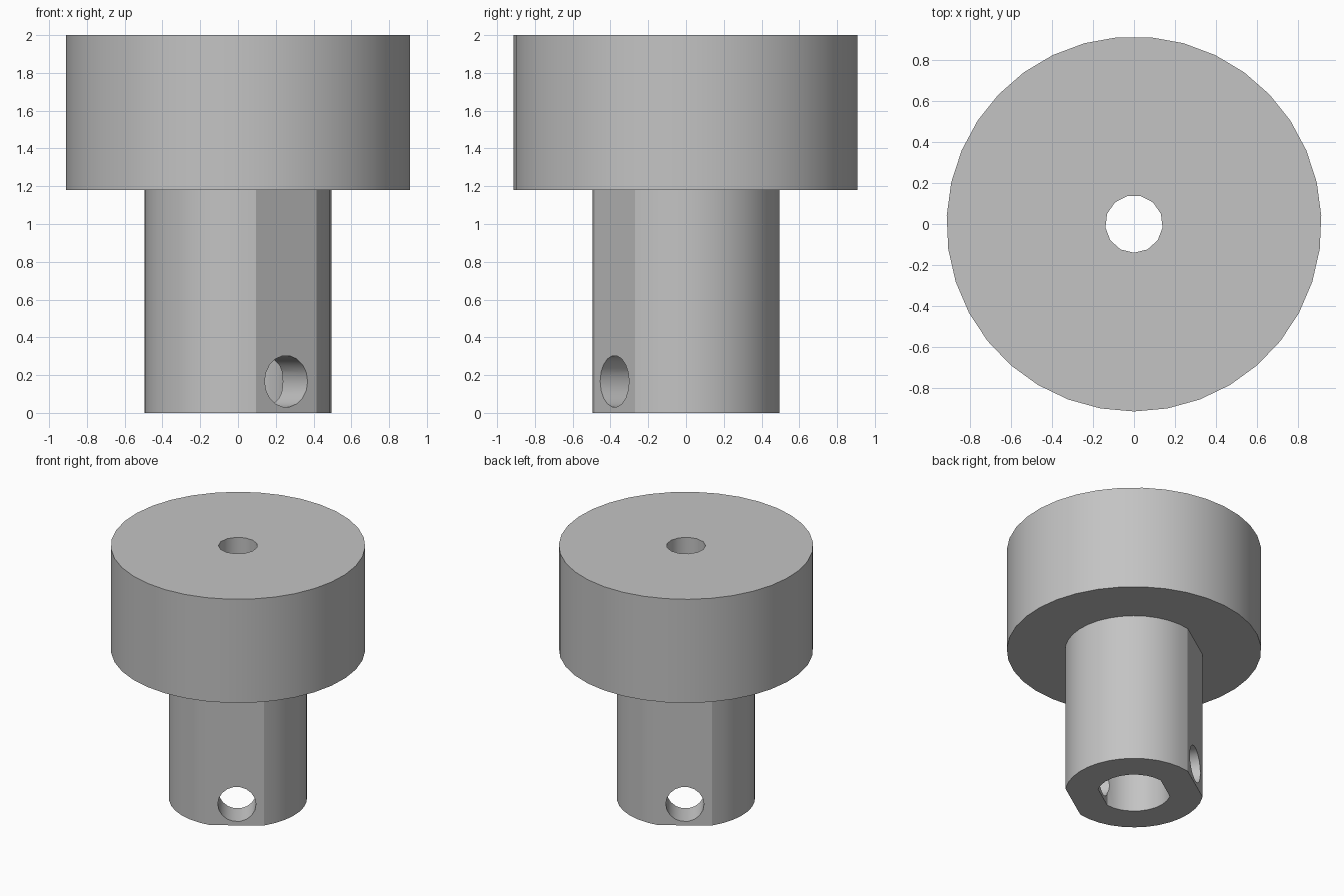
import bpy, bmesh, math
from mathutils import Matrix, Vector

cube = bpy.data.objects.get("Cube")
if cube:
    bpy.data.objects.remove(cube, do_unlink=True)

TURN = math.radians(-56)          # direction the flats and cross hole face
HEAD_BASE, TOP = 1.18, 2.0
FLAT_AXIS = Vector((math.cos(TURN), math.sin(TURN), 0))

grey = bpy.data.materials.new("light grey")
grey.use_nodes = True
grey.diffuse_color = (0.55, 0.55, 0.55, 1)
grey.node_tree.nodes["Principled BSDF"].inputs["Base Color"].default_value = grey.diffuse_color


def ring(radius, sides):
    """Round outline with one corner facing the front."""
    angles = [math.tau * i / sides - math.pi / 2 for i in range(sides)]
    return [(radius * math.cos(a), radius * math.sin(a)) for a in angles]


def double_d(radius, flat, steps):
    """Round outline cut by two parallel flats."""
    start = math.acos(flat / radius)
    points = []
    for side in (0, math.pi):
        for i in range(steps + 1):
            a = TURN + side + start + (math.pi - 2 * start) * i / steps
            points.append((radius * math.cos(a), radius * math.sin(a)))
    return points


def prism(name, outline, low, high):
    bm = bmesh.new()
    face = bm.faces.new([bm.verts.new((x, y, low)) for x, y in outline])
    top = bmesh.ops.extrude_face_region(bm, geom=[face])["geom"]
    moved = [v for v in top if isinstance(v, bmesh.types.BMVert)]
    bmesh.ops.translate(bm, vec=(0, 0, high - low), verts=moved)
    bmesh.ops.recalc_face_normals(bm, faces=bm.faces)
    mesh = bpy.data.meshes.new(name)
    bm.to_mesh(mesh)
    bm.free()
    mesh.materials.append(grey)
    obj = bpy.data.objects.new(name, mesh)
    bpy.context.collection.objects.link(obj)
    return obj


# Solid parts: wide head on a shaft with two flats
body = prism("coupling_body", ring(0.912, 35), HEAD_BASE, TOP)
shaft = prism("shaft", double_d(0.495, 0.456, 13), 0, HEAD_BASE + 0.2)

# Openings: keyed bore from below, small hole through the head, pin hole across
bore = prism("bore_cutter", double_d(0.262, 0.233, 9), -0.1, HEAD_BASE)
head_hole = prism("head_hole_cutter", ring(0.14, 13), HEAD_BASE - 0.2, TOP + 0.1)
pin_hole = prism("pin_hole_cutter", ring(0.137, 18), -0.7, 0.7)
pin_hole.data.transform(Matrix.Translation((0, 0, 0.167))
                        @ Matrix.Rotation(TURN, 4, "Z")
                        @ Matrix.Rotation(math.pi / 2, 4, "Y"))

tools = [(shaft, "UNION"), (bore, "DIFFERENCE"),
         (head_hole, "DIFFERENCE"), (pin_hole, "DIFFERENCE")]
for tool, operation in tools:
    mod = body.modifiers.new(tool.name, "BOOLEAN")
    mod.object, mod.operation, mod.solver = tool, operation, "EXACT"
    tool.hide_render = True

# Bake the cuts, then remove the helpers
bpy.context.view_layer.update()
graph = bpy.context.evaluated_depsgraph_get()
result = bpy.data.meshes.new_from_object(body.evaluated_get(graph))
body.modifiers.clear()
body.data = result
for tool, _ in tools:
    bpy.data.objects.remove(tool, do_unlink=True)

# Smooth round walls, crisp rims and crisp borders around the flats
bm = bmesh.new()
bm.from_mesh(result)
for face in bm.faces:
    face.smooth = True
    face.material_index = 0
for edge in bm.edges:
    on_flat = any(abs(f.normal.dot(FLAT_AXIS)) > 0.999 for f in edge.link_faces
                  if f.calc_center_median().z < HEAD_BASE)
    along_pin = abs((edge.verts[0].co - edge.verts[1].co).normalized().dot(FLAT_AXIS)) > 0.99
    angle = edge.calc_face_angle(0)
    edge.smooth = angle < math.radians(32) and (along_pin or not on_flat or angle < 0.01)
bm.to_mesh(result)
bm.free()
